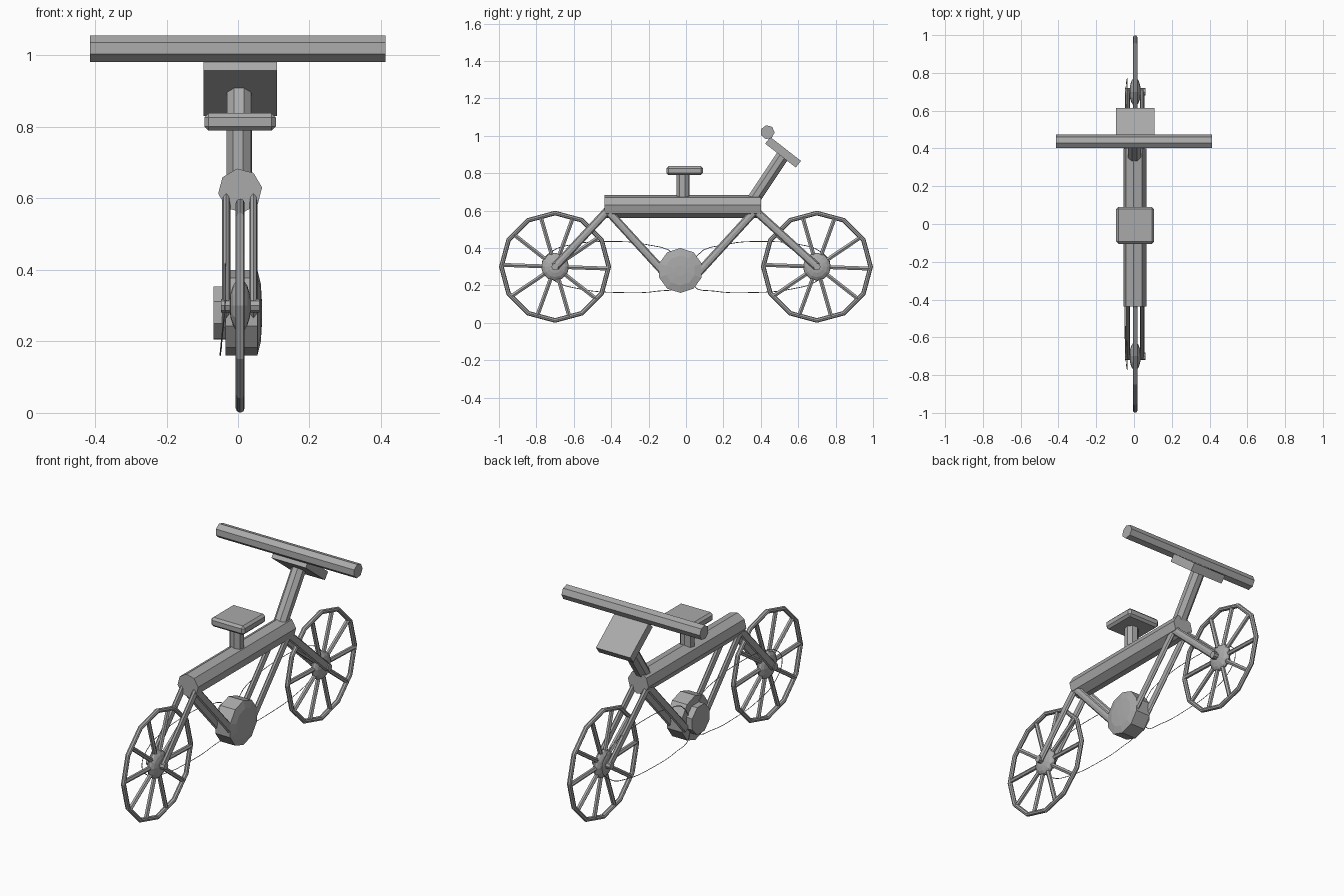
import bpy, bmesh
from math import sin, cos, pi, radians
from mathutils import Vector, Matrix

cube = bpy.data.objects.get("Cube")
if cube:
    bpy.data.objects.remove(cube, do_unlink=True)

grey = bpy.data.materials.new("plain grey")
grey.use_nodes = True
grey.diffuse_color = (0.4, 0.4, 0.4, 1)
grey.node_tree.nodes["Principled BSDF"].inputs["Base Color"].default_value = (0.4, 0.4, 0.4, 1)

MID = 0.006  # x of the bicycle's centre plane


def add_object(name, data):
    ob = bpy.data.objects.new(name, data)
    bpy.context.collection.objects.link(ob)
    data.materials.append(grey)
    return ob


def finish(name, bm):
    bmesh.ops.recalc_face_normals(bm, faces=bm.faces)
    mesh = bpy.data.meshes.new(name)
    bm.to_mesh(mesh)
    bm.free()
    return add_object(name, mesh)


def loft(bm, start, axis, profile, sides, turn=0, flat=1):
    """Rings of (distance, radius) along an axis; flat squashes the first cross direction."""
    d = Vector(axis).normalized()
    u = Vector((0, 1, 0)) if abs(d.x) > 0.5 else Vector((1, 0, 0))
    v = d.cross(u)
    rings = []
    for t, r in profile:
        angles = [radians(turn) + 2 * pi * i / sides for i in range(sides)]
        rings.append([bm.verts.new(Vector(start) + d * t + (u * cos(a) * flat + v * sin(a)) * r)
                      for a in angles])
    for a, b in zip(rings, rings[1:]):
        for i in range(sides):
            j = (i + 1) % sides
            bm.faces.new((a[i], a[j], b[j], b[i]))
    bm.faces.new(rings[0])
    bm.faces.new(rings[-1])


def turned(name, start, axis, profile, sides, turn=0):
    bm = bmesh.new()
    loft(bm, start, axis, profile, sides, turn)
    return finish(name, bm)


def tube(name, start, end, radius, sides=8, turn=0, flat=1):
    bm = bmesh.new()
    axis = Vector(end) - Vector(start)
    loft(bm, start, axis, [(0, radius), (axis.length, radius)], sides, turn, flat)
    return finish(name, bm)


def box(name, centre, size, tilt=0, bevel=0):
    bm = bmesh.new()
    bmesh.ops.create_cube(bm, size=1, matrix=Matrix.Diagonal((*size, 1)))
    ob = finish(name, bm)
    ob.location = centre
    ob.rotation_euler.x = radians(tilt)
    if bevel:
        mod = ob.modifiers.new("bevel", "BEVEL")
        mod.width, mod.segments = bevel, 1
    return ob


# Wheels: rim, spokes, lens-shaped hub and axle
def wheel(label, y):
    centre = Vector((MID, y, 0.30))
    bpy.ops.mesh.primitive_torus_add(location=centre, rotation=(0, pi / 2, 0), major_segments=12,
                                     minor_segments=8, major_radius=0.287, minor_radius=0.0125)
    rim = bpy.context.object
    rim.name = label + "_rim"
    rim.data.materials.append(grey)
    bm = bmesh.new()
    for i in range(10):
        a = radians(36 * i - 2)
        loft(bm, centre, (0, cos(a), sin(a)), [(0.04, 0.012), (0.28, 0.012)], 6)
    finish(label + "_spokes", bm)
    lens = [(-0.03 * cos(a), 0.075 * sin(a)) for a in [pi * (i + 0.3) / 8.6 for i in range(9)]]
    turned(label + "_hub", centre, (1, 0, 0), lens, 12)
    side = Vector((0.054, 0, 0))
    tube(label + "_axle", centre - side, centre + side, 0.019)


wheel("front_wheel", -0.70)
wheel("rear_wheel", 0.70)

# Frame: top beam and paired flat legs
tube("top_beam", (MID, -0.437, 0.622), (MID, 0.40, 0.622), 0.062, turn=-8)
for side, x in (("right", MID - 0.039), ("left", MID + 0.037)):
    for end, top_y, hub_y, crank_y in (("front", -0.42, -0.70, -0.10), ("rear", 0.37, 0.70, 0.05)):
        top = (x, top_y, 0.60)
        tube(f"{end}_{side}_fork", top, (x, hub_y, 0.30), 0.022, flat=0.52)
        tube(f"{end}_{side}_down_tube", top, (x, crank_y, 0.25), 0.022, flat=0.52)

# Crank drum with a shallow domed side and a smaller sprocket
turned("crank_drum", (0, -0.03, 0.28), (1, 0, 0),
       [(-0.035, 0.12), (0.054, 0.12), (0.064, 0.08), (0.067, 0.03)], 10, 18)
tube("sprocket", (-0.068, -0.03, 0.28), (-0.03, -0.03, 0.28), 0.08, turn=22)

# Seat
tube("seat_post", (0.004, -0.016, 0.64), (0.004, -0.016, 0.80), 0.037, turn=15)
box("seat", (MID, -0.007, 0.814), (0.2, 0.196, 0.049), bevel=0.012)

# Steering
tube("stem", (0.003, 0.345, 0.635), (0.003, 0.525, 0.905), 0.037, turn=22)
box("handlebar_plate", (MID, 0.519, 0.912), (0.205, 0.208, 0.045), tilt=-38)
tube("handlebar", (-0.414, 0.436, 1.019), (0.413, 0.436, 1.019), 0.038, 7, turn=49)

# Thin drive cables looping from the sprocket round each hub
loop = [(0.06, 0.36), (0.22, 0.42), (0.40, 0.435), (0.60, 0.42), (0.72, 0.38), (0.77, 0.31),
        (0.71, 0.23), (0.56, 0.18), (0.35, 0.162), (0.15, 0.17), (0.04, 0.20)]
for label, s in (("front_cable", -1), ("rear_cable", 1)):
    curve = bpy.data.curves.new(label, "CURVE")
    curve.dimensions = "3D"
    curve.bevel_depth, curve.bevel_resolution, curve.resolution_u = 0.002, 0, 4
    spline = curve.splines.new("BEZIER")
    spline.bezier_points.add(len(loop) - 1)
    for point, (y, z) in zip(spline.bezier_points, loop):
        point.co = (-0.036 - max(0, 0.3 - z) * 0.1, s * y, z)
        point.handle_left_type = point.handle_right_type = "AUTO"
    spline.use_cyclic_u = True
    add_object(label, curve)
